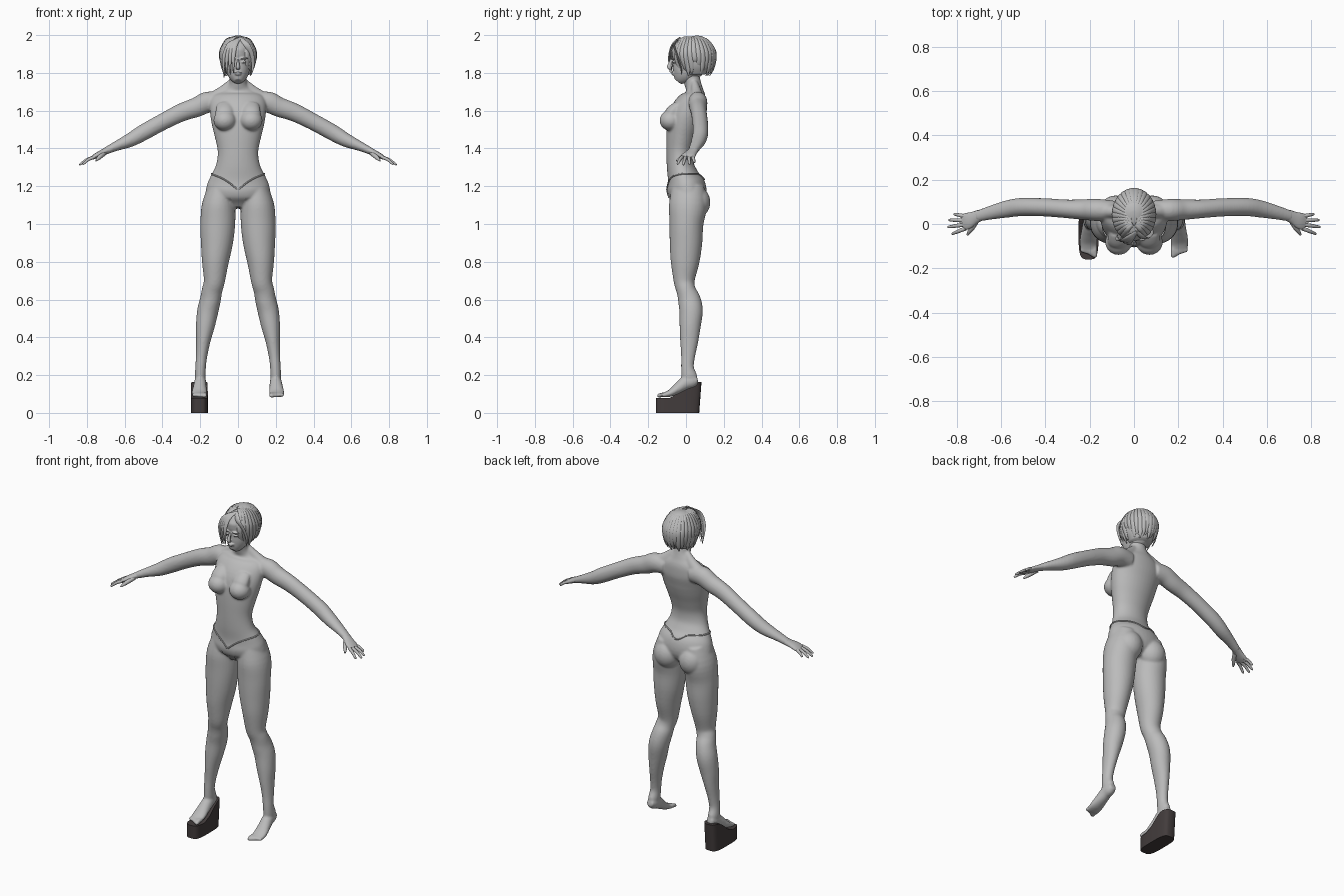
import bpy, bmesh, math
from mathutils import Vector, Matrix
from mathutils.bvhtree import BVHTree

cube = bpy.data.objects.get("Cube")
if cube:
    bpy.data.objects.remove(cube, do_unlink=True)


def material(name, rgb):
    m = bpy.data.materials.new(name)
    m.use_nodes = True
    m.diffuse_color = (*rgb, 1)
    m.node_tree.nodes["Principled BSDF"].inputs["Base Color"].default_value = (*rgb, 1)
    return m


GREY = material("plain grey", (0.5, 0.5, 0.5))
DARK = material("dark shoe", (0.055, 0.045, 0.045))


def finish(bm, name, mat, angle=60):
    bmesh.ops.recalc_face_normals(bm, faces=bm.faces)
    me = bpy.data.meshes.new(name)
    bm.to_mesh(me)
    bm.free()
    me.materials.append(mat)
    ob = bpy.data.objects.new(name, me)
    bpy.context.collection.objects.link(ob)
    smooth(ob, angle)
    return ob


def smooth(ob, angle):
    bpy.ops.object.select_all(action='DESELECT')
    ob.select_set(True)
    bpy.context.view_layer.objects.active = ob
    bpy.ops.object.shade_smooth_by_angle(angle=math.radians(angle))


def spline(rows, steps):
    """Catmull-Rom interpolation of equal length tuples."""
    out = []
    for i in range(len(rows) - 1):
        four = [rows[max(i - 1, 0)], rows[i], rows[i + 1], rows[min(i + 2, len(rows) - 1)]]
        for k in range(steps):
            t = k / steps
            out.append([b + t / 2 * (c - a + t * (2 * a - 5 * b + 4 * c - d + t * (3 * (b - c) + d - a)))
                        for a, b, c, d in zip(*four)])
    return out + [list(rows[-1])]


def loft(bm, rows, side=(1, 0, 0), n=24, steps=4, sx=1):
    """Rows are x, y, z, radius along side, radius across; sx mirrors."""
    rows = spline(rows, steps)
    pts = [Vector(r[:3]) for r in rows]
    rings = []
    for i, r in enumerate(rows):
        t = (pts[min(i + 1, len(pts) - 1)] - pts[max(i - 1, 0)]).normalized()
        v = Vector(side)
        v = (v - t * v.dot(t)).normalized()
        u = t.cross(v)
        ring = []
        for k in range(n):
            a = math.tau * k / n
            p = pts[i] + v * math.cos(a) * max(r[3], .001) + u * math.sin(a) * max(r[4], .001)
            ring.append(bm.verts.new((p.x * sx, p.y, p.z)))
        rings.append(ring)
    for a, b in zip(rings, rings[1:]):
        for k in range(n):
            bm.faces.new((a[k], a[k - 1], b[k - 1], b[k]))
    bm.faces.new(rings[0])
    bm.faces.new(rings[-1])


def ball(bm, centre, size):
    mat = Matrix.Translation(centre) @ Matrix.Diagonal((*size, 1))
    bmesh.ops.create_uvsphere(bm, u_segments=24, v_segments=16, radius=1, matrix=mat)


def fuse(bm, name, voxel, rounds):
    """Merge overlapping solids into one smooth skin."""
    ob = finish(bm, name, GREY)
    rm = ob.modifiers.new("fuse", 'REMESH')
    rm.mode, rm.voxel_size = 'VOXEL', voxel
    sm = ob.modifiers.new("soften", 'SMOOTH')
    sm.factor, sm.iterations = 0.5, rounds
    for m in ("fuse", "soften"):
        bpy.ops.object.modifier_apply(modifier=m)
    if not ob.data.materials:
        ob.data.materials.append(GREY)
    smooth(ob, 70)
    return ob


# Torso and neck
bm = bmesh.new()
torso = [(1.085, .01, .08, .05), (1.14, .012, .165, .095), (1.2, 0, .166, .103),
         (1.25, -.015, .146, .084), (1.31, -.03, .117, .072), (1.38, -.033, .107, .071),
         (1.45, -.025, .12, .08), (1.52, -.012, .137, .09), (1.58, .003, .147, .092),
         (1.64, .03, .15, .08), (1.68, .045, .13, .06), (1.71, .045, .08, .045),
         (1.74, .037, .05, .044), (1.78, .027, .046, .045), (1.83, .02, .045, .045)]
loft(bm, [(0, y, z, rx, ry) for z, y, rx, ry in torso], n=40)
leg = [(1.2, .09, .01, .065, .085), (1.1, .103, .01, .088, .1), (1.0, .107, .002, .092, .09),
       (.9, .112, 0, .085, .086), (.8, .12, -.005, .071, .076), (.7, .125, -.01, .056, .056),
       (.65, .137, 0, .054, .051), (.6, .146, .017, .055, .06), (.54, .16, .027, .056, .062),
       (.46, .173, .022, .05, .056), (.38, .184, .017, .038, .048), (.3, .193, .011, .03, .037),
       (.24, .198, .008, .028, .034), (.19, .2, .018, .029, .042), (.165, .2, .03, .024, .032)]
arm = [(.09, .06, 1.645, .045, .05), (.16, .063, 1.645, .05, .056), (.22, .065, 1.618, .047, .052),
       (.3, .068, 1.59, .042, .048), (.4, .075, 1.54, .041, .044), (.5, .077, 1.485, .041, .043),
       (.57, .068, 1.445, .039, .037), (.65, .05, 1.41, .031, .025), (.71, .034, 1.382, .025, .018)]
foot = [(.2, .062, .175, .02, .018), (.2, .035, .168, .029, .034), (.2, 0, .16, .032, .036),
        (.203, -.04, .132, .036, .029), (.205, -.08, .106, .041, .02), (.205, -.115, .094, .038, .013)]
for s in (1, -1):
    loft(bm, [(x, y, z, rx, ry) for z, x, y, rx, ry in leg], n=32, sx=s)
    loft(bm, arm, side=(0, 1, 0), sx=s)
    loft(bm, foot, sx=s)
    ball(bm, (s * .082, .052, 1.115), (.078, .077, .085))      # glutes
    ball(bm, (s * .07, -.082, 1.548), (.06, .058, .054))       # bust
    loft(bm, [(.066, -.04, 1.63, .045, .025), (.07, -.075, 1.59, .05, .035),
              (.07, -.085, 1.55, .045, .035)], sx=s)
    loft(bm, [(.03, .045, 1.74, .02, .03), (.08, .055, 1.69, .03, .04), (.14, .06, 1.655, .04, .04)],
         side=(0, 1, 0), sx=s)                                 # trapezius
    for k in range(5):                                         # toes
        x, tip, r = .177 + k * .0145, -.152 + .008 * k, .0125 - .0012 * k
        loft(bm, [(x, -.1, .097, r, r), (x, -.125, .096, r, r), (x, tip + .006, .09, r, r * .9),
                  (x, tip, .088, r * .5, r * .5)], n=10, sx=s)
body = fuse(bm, "body", .006, 7)

# Head with brow, nose, lips and ears
bm = bmesh.new()
head = [(1.755, -.045, .02, .02), (1.77, -.033, .038, .042), (1.795, -.015, .055, .064),
        (1.84, .012, .067, .093), (1.88, .027, .073, .106), (1.92, .034, .075, .108),
        (1.96, .035, .062, .088), (1.985, .035, .03, .04)]
loft(bm, [(0, y, z, rx, ry) for z, y, rx, ry in head], n=36)
loft(bm, [(0, -.076, 1.872, .006, .006), (0, -.085, 1.848, .008, .01), (0, -.089, 1.83, .012, .012),
          (0, -.078, 1.821, .01, .006)], n=12)
ball(bm, (0, -.068, 1.802), (.02, .012, .005))
ball(bm, (0, -.066, 1.793), (.017, .012, .006))
for s in (1, -1):
    ball(bm, (s * .03, -.066, 1.877), (.024, .012, .006))
    ball(bm, (s * .029, -.062, 1.858), (.014, .012, .007))
    ball(bm, (s * .076, .03, 1.85), (.01, .016, .028))
fuse(bm, "head", .0035, 3)

# Hands
bm = bmesh.new()
for s in (1, -1):
    loft(bm, [(.695, .039, 1.389, .026, .018), (.72, .028, 1.377, .029, .016),
              (.75, .014, 1.362, .037, .014), (.772, .007, 1.35, .035, .01)], side=(0, 1, 0), sx=s)
    tips = [(.812, .045, 1.325), (.836, .018, 1.315), (.84, -.014, 1.313), (.822, -.045, 1.316)]
    for k, tip in enumerate(tips):
        a, b = Vector((.76, .034 - .018 * k, 1.355)), Vector(tip)
        m = a.lerp(b, .5) + Vector((0, 0, .006))
        loft(bm, [(*a, .0095, .0095), (*m, .0085, .0085), (*b.lerp(m, .15), .006, .006),
                  (*b, .002, .002)], side=(0, 1, 0), n=10, sx=s)
    loft(bm, [(.71, .018, 1.375, .014, .014), (.728, -.015, 1.358, .012, .012),
              (.742, -.034, 1.345, .009, .009), (.752, -.05, 1.335, .004, .004)], n=10, sx=s)
finish(bm, "hands", GREY)

# Hair cap, open over the face
bm = bmesh.new()
cap = [(1.79, .055, .06, .058), (1.83, .052, .083, .087), (1.88, .044, .093, .108),
       (1.92, .038, .093, .111), (1.955, .036, .08, .096), (1.98, .035, .057, .066),
       (1.994, .033, .02, .024)]
loft(bm, [(0, y, z, rx, ry) for z, y, rx, ry in cap], n=40)
face = [f for f in bm.faces if (c := f.calc_center_median()).y < .01 and c.z < 1.93 + c.y * .3]
bmesh.ops.delete(bm, geom=face, context='FACES')
finish(bm, "hair_cap", GREY)

# Hair locks falling from the crown; angle 0 faces the front
bm = bmesh.new()
for k in range(26):
    a = math.radians(32 + k * 296 / 25)
    sn, cs = math.sin(a), -math.cos(a)
    low = 1.785 + .012 * (k % 3) + (.045 if abs(sn) > .93 and cs > -.1 else 0)
    mid = .112 if cs > 0 else .105
    loft(bm, [(sn * .012, .025 + cs * .03, 1.99, .008, .004),
              (sn * .058, .036 + cs * .072, 1.977, .012, .006),
              (sn * .09, .038 + cs * mid, 1.925, .015, .006),
              (sn * .094, .043 + cs * .114, 1.88, .015, .006),
              (sn * .083, .047 + cs * .098, (1.86 + low) / 2, .012, .005),
              (sn * .07, .045 + cs * .08, low, .003, .002)],
         side=(-cs, sn, 0), n=8)
# Fringe strands swept over the right of the face
for k in range(4):
    x = -.022 - .015 * k
    loft(bm, [(.012, -.035, 1.985, .008, .004), (x * .6, -.068, 1.955, .013, .005),
              (x, -.087 + k * .005, 1.91, .011, .004), (x * 1.15, -.09 + k * .008, 1.86, .008, .004),
              (x * 1.1, -.083 + k * .011, 1.80 - .008 * k, .002, .002)], n=8)
loft(bm, [(.012, -.035, 1.985, .01, .004), (.045, -.062, 1.95, .015, .005), (.072, -.05, 1.9, .012, .005),
          (.08, -.03, 1.84, .008, .004), (.07, -.022, 1.79, .002, .002)], n=8)
finish(bm, "hair_locks", GREY)

# Brief: waist cord and front panel laid on the body
tree = BVHTree.FromPolygons([v.co for v in body.data.vertices], [p.vertices for p in body.data.polygons])


def on_body(start, aim, gap):
    hit, normal, _, _ = tree.ray_cast(Vector(start), Vector(aim))
    return hit + normal * gap if hit else None


bm = bmesh.new()
cord = []
for k in range(73):
    a = math.tau * k / 72
    h = 1.18 + .085 * (abs(math.sin(a)) if math.cos(a) > 0 else 1 - .35 * math.cos(a) ** 8)
    p = on_body((math.sin(a) * .5, -math.cos(a) * .5, h), (-math.sin(a), math.cos(a), 0), .002)
    if p:
        cord.append((*p, .004, .004))
loft(bm, cord, side=(0, 0, 1), n=8, steps=1)
finish(bm, "waist_cord", GREY)

bm = bmesh.new()
rows = []
for j in range(13):
    t = j / 12
    half = .045 * (1 - t) ** .8 + .012
    rows.append([on_body((half * i / 5, -.5, 1.185 + .012 * (i / 5) ** 2 * (1 - t) - .1 * t), (0, 1, 0), .004)
                 for i in range(-5, 6)])
for a, b in zip(rows, rows[1:]):
    for i in range(10):
        quad = [a[i], a[i + 1], b[i + 1], b[i]]
        if all(p and p.y < -.02 for p in quad):
            bm.faces.new([bm.verts.new(p) for p in quad])
bmesh.ops.remove_doubles(bm, verts=bm.verts, dist=.0002)
finish(bm, "front_panel", GREY)

# Wedge shoe under the right foot only, rounded at toe and heel
bm = bmesh.new()
loops = []
outline = [(-.205 + .045 * math.copysign(abs(math.cos(a)) ** .5, math.cos(a)),
            -.045 + .115 * math.copysign(abs(math.sin(a)) ** .6, math.sin(a)))
           for a in (math.tau * k / 32 for k in range(32))]
for top in (False, True):
    ring = []
    for x, y in outline:
        rise = min(max((y + .09) / .13, 0), 1)
        z = .078 + .085 * rise * rise * (3 - 2 * rise) if top else 0
        ring.append(bm.verts.new((x, y + (.012 * rise if top else 0), z)))
    loops.append(ring)
    bm.faces.new(ring)
for k in range(32):
    bm.faces.new((loops[0][k - 1], loops[0][k], loops[1][k], loops[1][k - 1]))
bmesh.ops.triangulate(bm, faces=[f for f in bm.faces if len(f.verts) > 4])
finish(bm, "wedge_shoe", DARK, 35)
